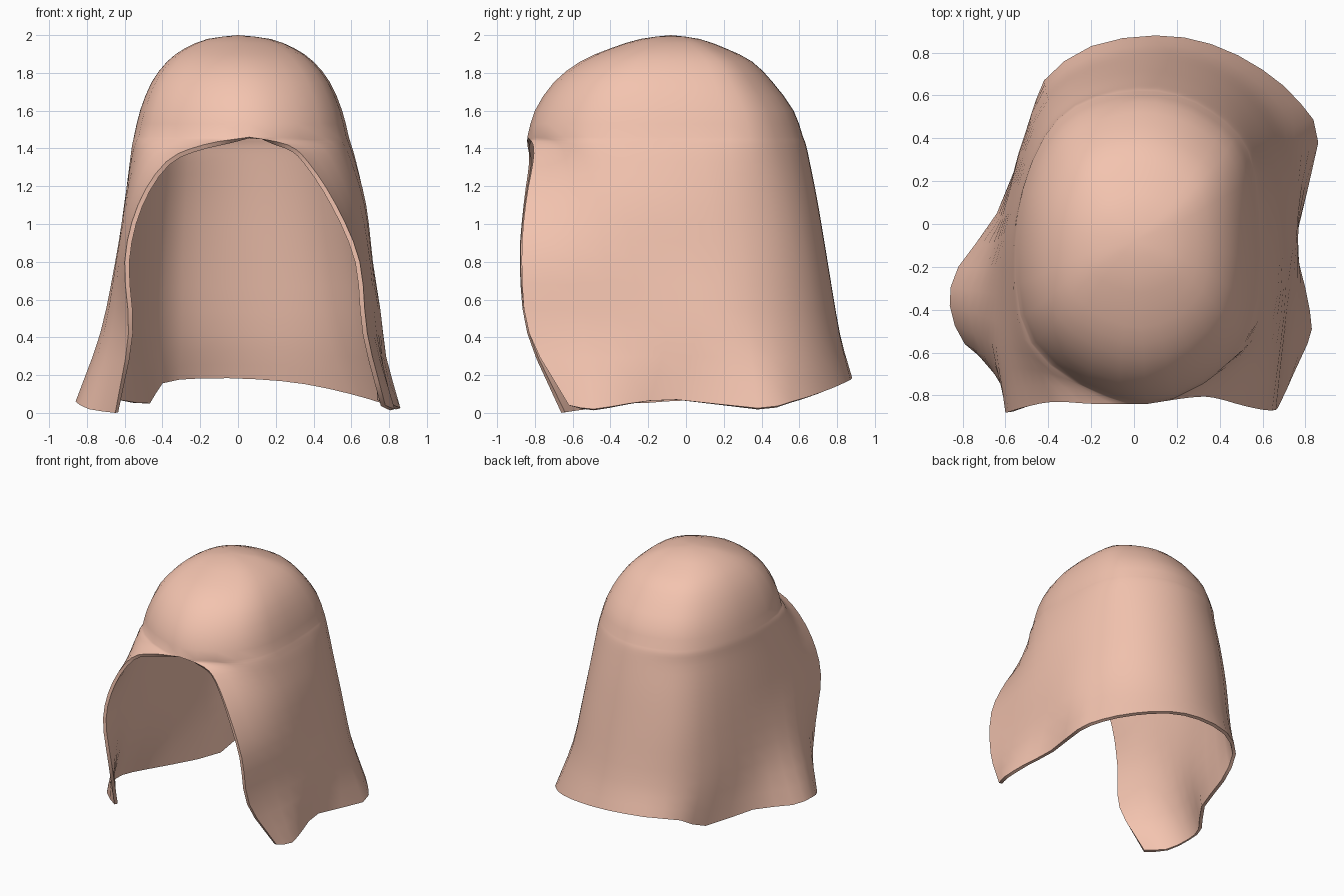
import bpy, bmesh
from mathutils import Vector

if "Cube" in bpy.data.objects:
    bpy.data.objects.remove(bpy.data.objects["Cube"])

# Hem outline, running left front -> back -> right front (x, y, z)
HEM = [(-.65, -.66, 0), (-.79, -.56, .02), (-.86, -.38, .06), (-.82, -.2, .06),
       (-.64, .05, .07), (-.49, .45, .05), (-.42, .67, .16), (-.2, .83, .19),
       (.1, .88, .185), (.36, .84, .16), (.6, .72, .11), (.78, .56, .06),
       (.86, .38, .025), (.76, -.05, .07), (.8, -.3, .05), (.83, -.49, .02),
       (.78, -.62, .04)]

# Cross-sections of the open lower part: height, then x/y in the same order
SECTIONS = [
    (.42, [(-.58, -.84), (-.73, -.42), (-.62, .02), (-.41, .62), (.06, .815),
           (.49, .69), (.75, .33), (.745, -.25), (.685, -.83)]),
    (.8, [(-.6, -.88), (-.65, -.45), (-.59, .05), (-.4, .58), (.04, .75),
          (.44, .64), (.68, .3), (.71, -.28), (.645, -.87)]),
    (1.1, [(-.53, -.86), (-.6, -.47), (-.57, .05), (-.38, .54), (.03, .7),
           (.41, .59), (.635, .26), (.67, -.33), (.52, -.85)]),
    (1.33, [(-.38, -.83), (-.55, -.5), (-.55, .05), (-.36, .5), (.02, .655),
            (.38, .55), (.595, .24), (.6, -.42), (.37, -.81)]),
    (1.42, [(-.18, -.84), (-.51, -.54), (-.545, .04), (-.355, .49), (.02, .635),
            (.37, .53), (.575, .23), (.56, -.48), (.26, -.81)]),
    (1.46, [(.06, -.84), (-.47, -.56), (-.54, .03), (-.35, .48), (.02, .62),
            (.36, .52), (.56, .23), (.53, -.52), (.06, -.84)]),
]

# Crown rings: height, width factor, front y, back y
CROWN = [(1.6, .94, -.8, .57), (1.75, .83, -.7, .46), (1.86, .68, -.56, .35),
         (1.93, .51, -.4, .21), (1.98, .29, -.24, .07), (2.0, 0, -.08, -.08)]


def spline(pts, steps, cyclic=False):
    """Catmull-Rom points through pts."""
    pts = [Vector(p) for p in pts]
    before = pts[-2] if cyclic else 2 * pts[0] - pts[1]
    after = pts[1] if cyclic else 2 * pts[-1] - pts[-2]
    p = [before] + pts + [after]
    out = []
    for i in range(1, len(p) - 2):
        a, b, c, d = p[i - 1:i + 3]
        for s in range(steps):
            t = s / steps
            out.append(.5 * (2 * b + (c - a) * t + (2 * a - 5 * b + 4 * c - d) * t * t
                             + (3 * b - a - 3 * c + d) * t ** 3))
    return out + [pts[-1]]


def loft(rows, steps):
    """Smooth extra rows between the given ones."""
    columns = [spline(col, steps) for col in zip(*rows)]
    return [list(r) for r in zip(*columns)]


# Lower part, open at the face
lower = [spline(HEM, 2)]
for z, pts in SECTIONS:
    lower.append(spline([(x, y, z) for x, y in pts], 4, cyclic=z == 1.46))
ring = lower[-1]

# Closed crown, scaled from the ring above the face
crown = [ring]
for z, w, y0, y1 in CROWN:
    crown.append([Vector((p.x * w, y0 + (p.y + .84) / 1.46 * (y1 - y0), z)) for p in ring])
rows = loft(lower, 3) + loft(crown, 2)[1:]

# Skin the rows
bm = bmesh.new()
grid = [[bm.verts.new(p) for p in row] for row in rows]
for a, b in zip(grid, grid[1:]):
    for i in range(len(a) - 1):
        bm.faces.new((a[i], b[i], b[i + 1], a[i + 1]))
bmesh.ops.remove_doubles(bm, verts=bm.verts, dist=.0005)
bmesh.ops.recalc_face_normals(bm, faces=bm.faces)
top = max(bm.faces, key=lambda f: f.calc_center_median().z)
if top.normal.z < 0:
    bmesh.ops.reverse_faces(bm, faces=bm.faces)
mesh = bpy.data.meshes.new("hood")
bm.to_mesh(mesh)
bm.free()

hood = bpy.data.objects.new("hood", mesh)
bpy.context.collection.objects.link(hood)
mat = bpy.data.materials.new("cloth")
mat.diffuse_color = (.9, .55, .43, 1)
mat.use_nodes = True
mat.node_tree.nodes["Principled BSDF"].inputs["Base Color"].default_value = mat.diffuse_color
mesh.materials.append(mat)

# Cloth thickness, inward
solid = hood.modifiers.new("thickness", 'SOLIDIFY')
solid.thickness = .025
solid.offset = -1

bpy.context.view_layer.objects.active = hood
hood.select_set(True)
bpy.ops.object.modifier_apply(modifier="thickness")
bpy.ops.object.shade_smooth_by_angle(angle=.9)
